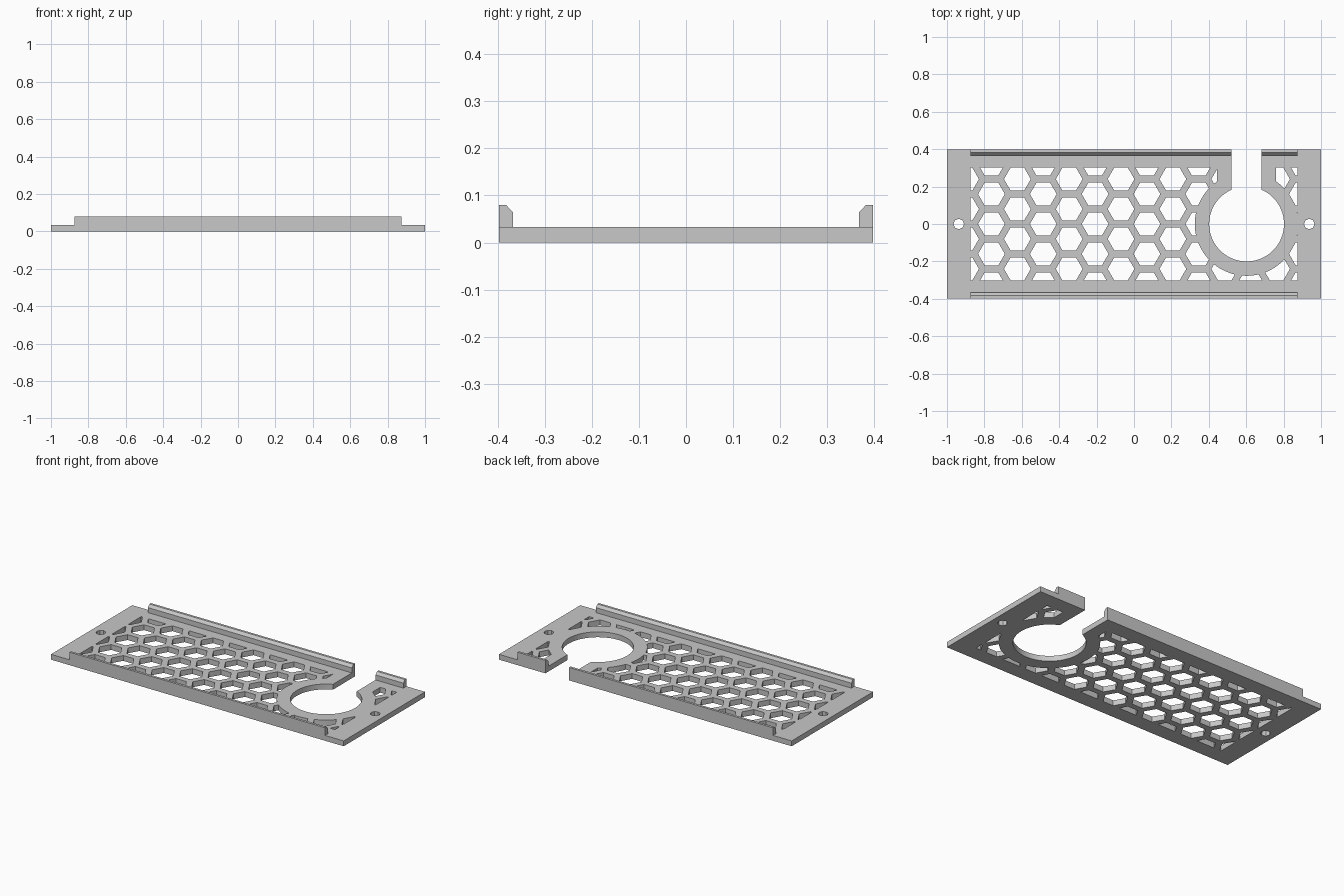
import bpy, bmesh, math

if "Cube" in bpy.data.objects:
    bpy.data.objects.remove(bpy.data.objects["Cube"], do_unlink=True)

HALF_Y, THICK, RAIL_TOP = 0.397, 0.033, 0.08
WINDOW_X, WINDOW_Y = 0.873, 0.302
HOLE_X, HOLE_R, COLLAR = 0.602, 0.2, 0.077
SLOT = (0.521, 0.683)
PITCH, WALL = 0.16, 0.036

grey = bpy.data.materials.new("plain grey")
grey.use_nodes = True
grey.diffuse_color = (0.58, 0.58, 0.58, 1)
grey.node_tree.nodes["Principled BSDF"].inputs["Base Color"].default_value = (0.58, 0.58, 0.58, 1)


def extrude(bm, points, vector):
    """Add a closed prism from an outline of 3D points."""
    face = bm.faces.new([bm.verts.new(p) for p in points])
    bottom = bmesh.ops.duplicate(bm, geom=[face])["geom"]
    far = [v for v in bottom if isinstance(v, bmesh.types.BMVert)]
    bmesh.ops.translate(bm, verts=far, vec=vector)
    top = [f for f in bottom if isinstance(f, bmesh.types.BMFace)][0]
    bmesh.ops.bridge_loops(bm, edges=list(face.edges) + list(top.edges))


def prism_object(name, outlines, vector):
    bm = bmesh.new()
    for points in outlines:
        extrude(bm, points, vector)
    bmesh.ops.recalc_face_normals(bm, faces=bm.faces)
    mesh = bpy.data.meshes.new(name)
    bm.to_mesh(mesh)
    bm.free()
    mesh.materials.append(grey)
    obj = bpy.data.objects.new(name, mesh)
    bpy.context.collection.objects.link(obj)
    return obj


def rectangle(x0, x1, y0, y1, z):
    return [(x0, y0, z), (x1, y0, z), (x1, y1, z), (x0, y1, z)]


def polygon(x, y, radius, sides, z):
    turn = 2 * math.pi / sides
    return [(x + radius * math.cos(i * turn), y + radius * math.sin(i * turn), z)
            for i in range(sides)]


def boolean(target, name, outlines, height, operation="DIFFERENCE", tool=None):
    """Apply a boolean with a temporary cutter, then remove the cutter."""
    tool = tool or prism_object(name, outlines, (0, 0, height))
    tool.hide_render = True
    mod = target.modifiers.new(name, "BOOLEAN")
    mod.operation, mod.object, mod.solver = operation, tool, "EXACT"
    bpy.context.view_layer.objects.active = target
    bpy.ops.object.modifier_apply(modifier=mod.name)
    bpy.data.objects.remove(tool, do_unlink=True)


# Honeycomb cutter: staggered columns of flat-topped hexagons
hexes = []
column_step = PITCH * math.cos(math.pi / 6)
hex_radius = (PITCH - WALL) / 2 / math.cos(math.pi / 6)
for col in range(-7, 7):
    shift = 0.5 if col % 2 else 0
    for row in range(-3, 4):
        hexes.append(polygon((col + 0.5) * column_step,
                             (row + shift) * PITCH, hex_radius, 6, -0.1))
honeycomb = prism_object("honeycomb_cutter", hexes, (0, 0, 0.3))

# Keep the honeycomb inside the window and clear of the collar and slot border
boolean(honeycomb, "window",
        [rectangle(-WINDOW_X, WINDOW_X, -WINDOW_Y, WINDOW_Y, -0.05)], 0.2, "INTERSECT")
boolean(honeycomb, "collar", [polygon(HOLE_X, 0, HOLE_R + COLLAR, 96, -0.2)], 0.5)
boolean(honeycomb, "slot_border",
        [rectangle(SLOT[0] - COLLAR, SLOT[1] + COLLAR, 0, 0.5, -0.2)], 0.5)

# Base plate with honeycomb, round opening, slot and screw holes
plate = prism_object("base_plate", [rectangle(-1, 1, -HALF_Y, HALF_Y, 0)], (0, 0, THICK))
boolean(plate, "honeycomb", None, 0, tool=honeycomb)
boolean(plate, "round_opening", [polygon(HOLE_X, 0, HOLE_R, 96, -0.1)], 0.3)
boolean(plate, "slot", [rectangle(*SLOT, 0.1, 0.5, -0.1)], 0.3)
boolean(plate, "screw_holes",
        [polygon(side * 0.937, 0, 0.028, 8, -0.1) for side in (-1, 1)], 0.3)


# Chamfered rails along the long edges, the back one broken by the slot
def rail(name, side, x0, x1):
    inner = HALF_Y - 0.03
    profile = [(HALF_Y, THICK), (HALF_Y, RAIL_TOP), (inner + 0.015, RAIL_TOP),
               (inner, RAIL_TOP - 0.016), (inner, THICK)]
    prism_object(name, [[(x0, side * y, z) for y, z in profile]], (x1 - x0, 0, 0))


rail("front_rail", -1, -0.873, 0.873)
rail("back_rail_long", 1, -0.873, SLOT[0])
rail("back_rail_short", 1, SLOT[1], 0.873)
